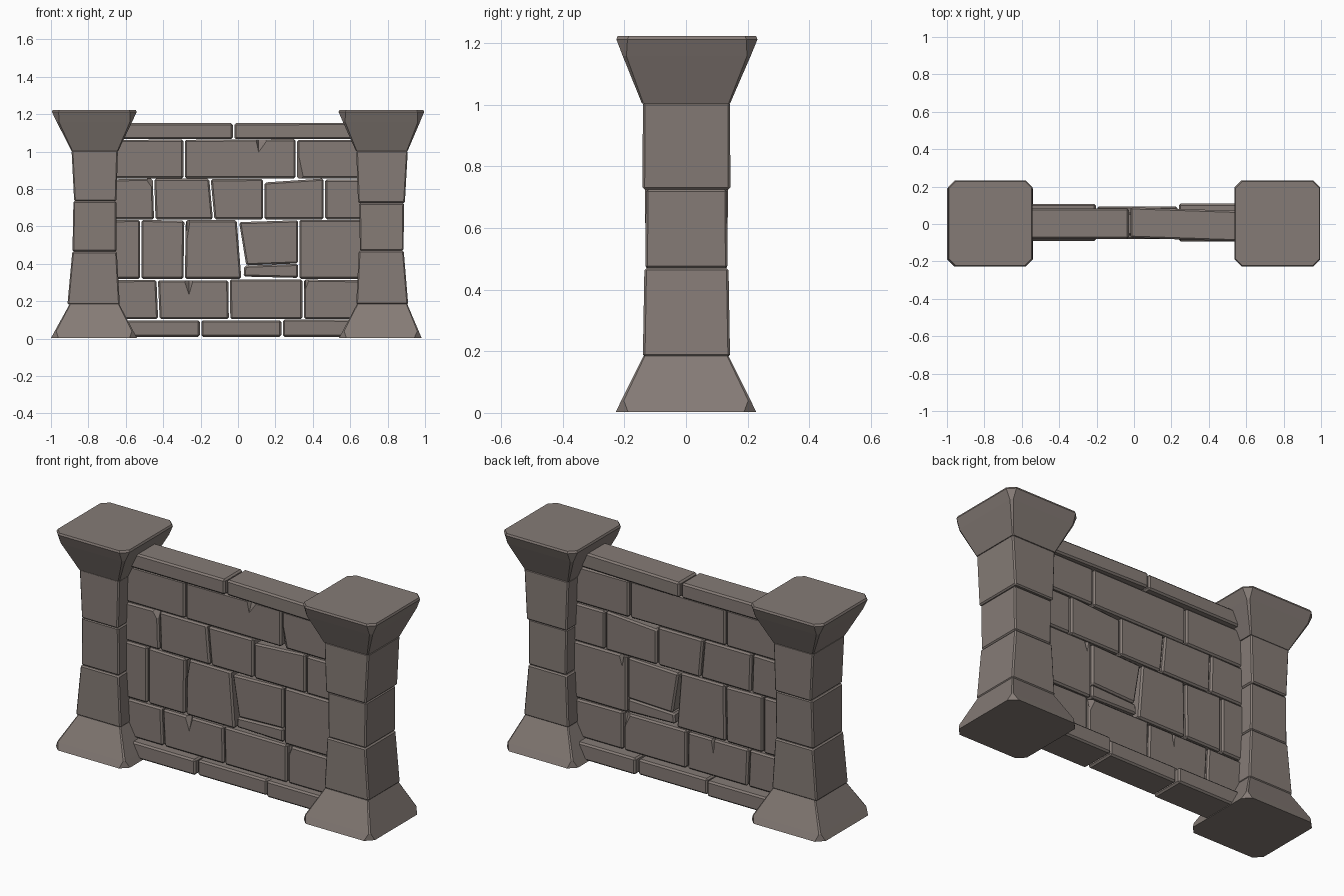
import bpy, random

if "Cube" in bpy.data.objects:
    bpy.data.objects.remove(bpy.data.objects["Cube"])
random.seed(4)

stone = bpy.data.materials.new("warm grey stone")
stone.diffuse_color = (0.235, 0.199, 0.181, 1)
stone.use_nodes = True
stone.node_tree.nodes["Principled BSDF"].inputs["Base Color"].default_value = stone.diffuse_color


def make(name, verts, faces, bevel=0.0):
    me = bpy.data.meshes.new(name)
    me.from_pydata(verts, [], faces)
    me.materials.append(stone)
    ob = bpy.data.objects.new(name, me)
    bpy.context.collection.objects.link(ob)
    if bevel:
        m = ob.modifiers.new("chamfer", 'BEVEL')
        m.width, m.segments, m.limit_method = bevel, 1, 'NONE'
    return ob


def loft(name, rings, bevel=0.0):
    """Stack of equal rings, bottom to top, closed at both ends."""
    n = len(rings[0])
    verts = [v for r in rings for v in r]
    faces = [list(range(n))[::-1], [len(verts) - n + i for i in range(n)]]
    for k in range(len(rings) - 1):
        for i in range(n):
            a, b = k * n + i, k * n + (i + 1) % n
            faces.append([a, b, b + n, a + n])
    return make(name, verts, faces, bevel)


def rect(x0, x1, y0, y1, z):
    return [(x0, y0, z), (x1, y0, z), (x1, y1, z), (x0, y1, z)]


def octagon(x0, x1, y0, y1, c, z):
    return [(x0 + c, y0, z), (x1 - c, y0, z), (x1, y0 + c, z), (x1, y1 - c, z),
            (x1 - c, y1, z), (x0 + c, y1, z), (x0, y1 - c, z), (x0, y0 + c, z)]


def mix(a, b, t):
    return [p + (q - p) * t for p, q in zip(a, b)]


# Pillars: flared base, three tapered blocks, flared cap
def pillar(side, wide_b, narrow_b, blocks, narrow_c, wide_c):
    wide, narrow = [*wide_b, -.228, .228], [*narrow_b, -.138, .138]
    loft(side + "_pillar_base", [
        octagon(*wide, .04, 0.003),
        octagon(*mix(wide, narrow, .2), .008, .04),
        octagon(*narrow, .005, .185)])
    for i, (b0, b1, t0, t1, z0, z1, yb, yt) in enumerate(blocks):
        loft(f"{side}_pillar_block_{i + 1}",
             [rect(b0, b1, -yb, yb + .003, z0), rect(t0, t1, -yt, yt + .003, z1)], .007)
    wide, narrow = [*wide_c, -.226, .232], [*narrow_c, -.143, .143]
    loft(side + "_pillar_cap", [
        octagon(*narrow, .005, 1.004),
        octagon(*mix(narrow, wide, .75), .012, 1.158),
        octagon(*wide, .036, 1.212),
        octagon(*mix(wide, narrow, .05), .036, 1.223)])


pillar("left", (-1.0, -.54), (-.9, -.635),
       [(-.912, -.632, -.886, -.648, .182, .466, .14, .135),
        (-.885, -.65, -.88, -.65, .466, .735, .13, .134),
        (-.876, -.65, -.89, -.642, .735, 1.008, .14, .14)],
       (-.89, -.64), (-.995, -.542))
pillar("right", (.54, .982), (.636, .905),
       [(.632, .91, .646, .886, .183, .47, .14, .135),
        (.652, .885, .648, .888, .47, .725, .132, .13),
        (.642, .892, .632, .908, .725, 1.006, .141, .14)],
       (.63, .907), (.538, .995))

# Wall courses: z range, y half depth, seams as (x at bottom, x at top)
E = .67
courses = [
    (.01, .1, .1, [(-E, -E), (-.2, -.2), (.236, .236), (E, E)]),
    (.105, .314, .06, [(-E, -E), (-.423, -.432), (-.045, -.048), (.348, .348), (E, E)]),
    (.32, .633, .06, [(-E, -E), (-.52, -.52), (-.288, -.283), (.022, -.003),
                      (.325, .325), (E, E)]),
    (.638, .853, .06, [(-E, -E), (-.445, -.452), (-.13, -.15), (.138, .138),
                       (.462, .462), (E, E)]),
    (.857, 1.064, .06, [(-E, -E), (-.288, -.288), (.312, .312), (E, E)]),
    (1.067, 1.153, .08, [(-E, -E), (-.024, -.024), (E, E)]),
]
bricks = {}


def brick(key, b0, b1, t0, t1, zb0, zb1, zt0, zt1, d, left=0.0, right=0.0):
    """Four-sided stone of half depth d; left/right shift its ends in y."""
    g = .004
    d += random.uniform(-.002, .002)
    bottom = [(b0 + g, left - d, zb0), (b1 - g, right - d, zb1),
              (b1 - g, right + d, zb1), (b0 + g, left + d, zb0)]
    top = [(t0 + g, left - d, zt0), (t1 - g, right - d, zt1),
           (t1 - g, right + d, zt1), (t0 + g, left + d, zt0)]
    bricks[key] = loft(f"wall_brick_{key[0]}_{key[1]}", [bottom, top], .009)


shifts = {(0, 0): (.008, .008), (0, 1): (.007, .007), (0, 2): (.008, .008),
          (5, 0): (.002, .002), (5, 1): (.008, -.015)}
for r, (z0, z1, d, seams) in enumerate(courses):
    for i, ((b0, t0), (b1, t1)) in enumerate(zip(seams, seams[1:])):
        if (r, i) == (2, 3):
            # Split brick: slanted block over a thin wedge
            brick((r, i), b0 + .018, b1, t0 + .005, t1, .392, .402, z1 - .01, z1, d)
            brick((r, 9), b0 + .004, b1, b0 + .008, b1, .332, .325, .39, .4, d)
            continue
        s = [random.uniform(-.003, .003) for _ in range(2)]
        if (r, i) == (3, 3):
            s = [-.018, .003]
        depth = .088 if (r, i) == (0, 1) else d
        brick((r, i), b0, b1, t0, t1, z0, z0, z1 + s[0], z1 + s[1], depth,
              *shifts.get((r, i), (0, 0)))

# Chips broken out of brick edges: brick, x left, x right, x tip, edge z, tip z, side
chips = [((1, 1), -.30, -.23, -.262, .312, .225, -1),
         ((3, 0), -.51, -.44, -.455, .852, .80, -1),
         ((4, 1), .09, .18, .11, 1.062, .99, -1),
         ((4, 2), .30, .36, .312, .858, 1.06, -1),
         ((1, 3), .34, .39, .36, .312, .26, -1),
         ((2, 2), -.28, -.25, -.272, .63, .52, -1),
         ((1, 2), .29, .36, .335, .312, .24, 1),
         ((2, 4), .34, .38, .355, .63, .57, 1),
         ((1, 1), -.22, -.19, -.212, .312, .22, 1)]
for i, (key, xa, xb, xm, zt, zl, s) in enumerate(chips):
    up = 1 if zt > zl else -1
    zt += .015 * up
    verts = [(xa, s * .066, zt), (xb, s * .066, zt), (xm, s * .066, zl - .01 * up),
             (xm, s * .025, zt)]
    faces = [(0, 1, 2), (0, 3, 1), (1, 3, 2), (2, 3, 0)]
    if s * up < 0:
        faces = [f[::-1] for f in faces]
    cutter = make(f"chip_cutter_{i + 1}", verts, faces)
    cutter.hide_render = True
    cutter.hide_viewport = True
    m = bricks[key].modifiers.new("chip", 'BOOLEAN')
    m.operation, m.object, m.solver = 'DIFFERENCE', cutter, 'EXACT'
